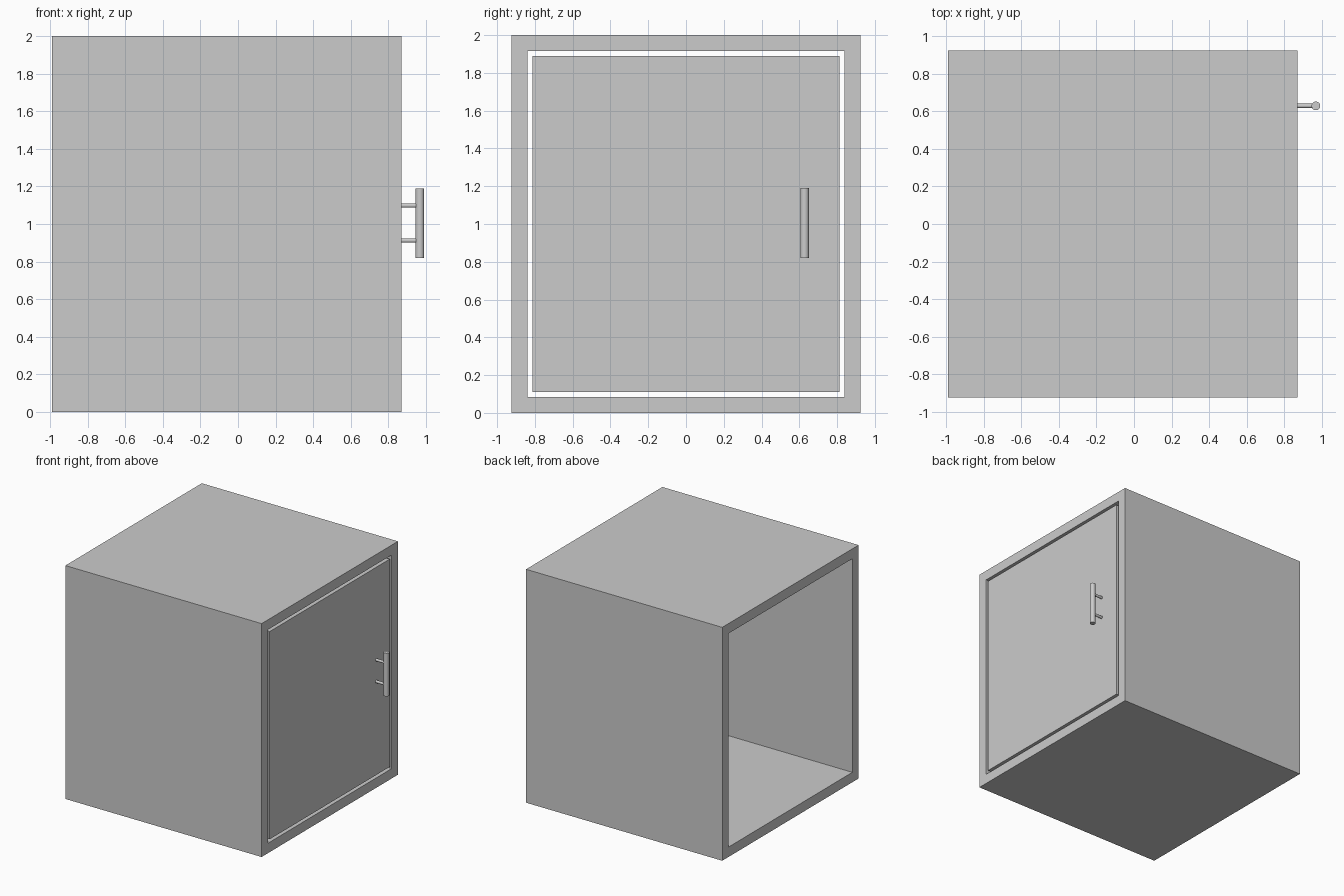
import bpy
import math

cube = bpy.data.objects.get("Cube")
if cube:
    bpy.data.objects.remove(cube, do_unlink=True)

# Single flat grey
grey = bpy.data.materials.new("light_grey")
grey.use_nodes = True
colour = (0.6, 0.6, 0.6, 1)
grey.diffuse_color = colour
grey.node_tree.nodes["Principled BSDF"].inputs["Base Color"].default_value = colour

BACK, FRONT = -0.99, 0.87     # cabinet depth along x
HALF_W, HEIGHT, WALL, GAP = 0.923, 2.0, 0.085, 0.025


def add_mesh(name, verts, faces):
    mesh = bpy.data.meshes.new(name)
    mesh.from_pydata(verts, [], faces)
    mesh.materials.append(grey)
    obj = bpy.data.objects.new(name, mesh)
    bpy.context.collection.objects.link(obj)
    return obj


def ring(x, inset):
    y, low, high = HALF_W - inset, inset, HEIGHT - inset
    return [(x, -y, low), (x, y, low), (x, y, high), (x, -y, high)]


def cylinder(name, radius, length, location, rotation=(0, 0, 0)):
    bpy.ops.mesh.primitive_cylinder_add(vertices=32, radius=radius, depth=length,
                                        location=location, rotation=rotation)
    obj = bpy.context.object
    obj.name = name
    obj.data.materials.append(grey)
    bpy.ops.object.shade_smooth_by_angle(angle=math.radians(40))


# Cabinet shell: a square tube open at both ends
loops = [ring(FRONT, 0), ring(FRONT, WALL), ring(BACK, WALL), ring(BACK, 0)]
faces = []
for k in range(4):
    a, b = 4 * k, 4 * ((k + 1) % 4)
    for i in range(4):
        j = (i + 1) % 4
        faces.append((a + i, a + j, b + j, b + i))
add_mesh("cabinet_shell", sum(loops, []), faces)

# Door: a flush panel with an even gap around it
door = ring(FRONT, WALL + GAP) + ring(FRONT - WALL, WALL + GAP)
faces = [(0, 1, 2, 3), (7, 6, 5, 4)]
faces += [(i, i + 4, (i + 1) % 4 + 4, (i + 1) % 4) for i in range(4)]
add_mesh("door", door, faces)

# Bar handle on two standoffs
HANDLE_X, HANDLE_Y, HANDLE_Z = 0.967, 0.628, 1.005
cylinder("handle_bar", 0.023, 0.37, (HANDLE_X, HANDLE_Y, HANDLE_Z))
for side, label in ((-1, "lower"), (1, "upper")):
    cylinder(label + "_handle_standoff", 0.0115, HANDLE_X - FRONT,
             ((HANDLE_X + FRONT) / 2, HANDLE_Y, HANDLE_Z + side * 0.093),
             (0, math.pi / 2, 0))

# Make all shell and door faces point outwards
import bmesh
for name in ("cabinet_shell", "door"):
    mesh = bpy.data.objects[name].data
    bm = bmesh.new()
    bm.from_mesh(mesh)
    bmesh.ops.recalc_face_normals(bm, faces=bm.faces)
    bm.to_mesh(mesh)
    bm.free()
